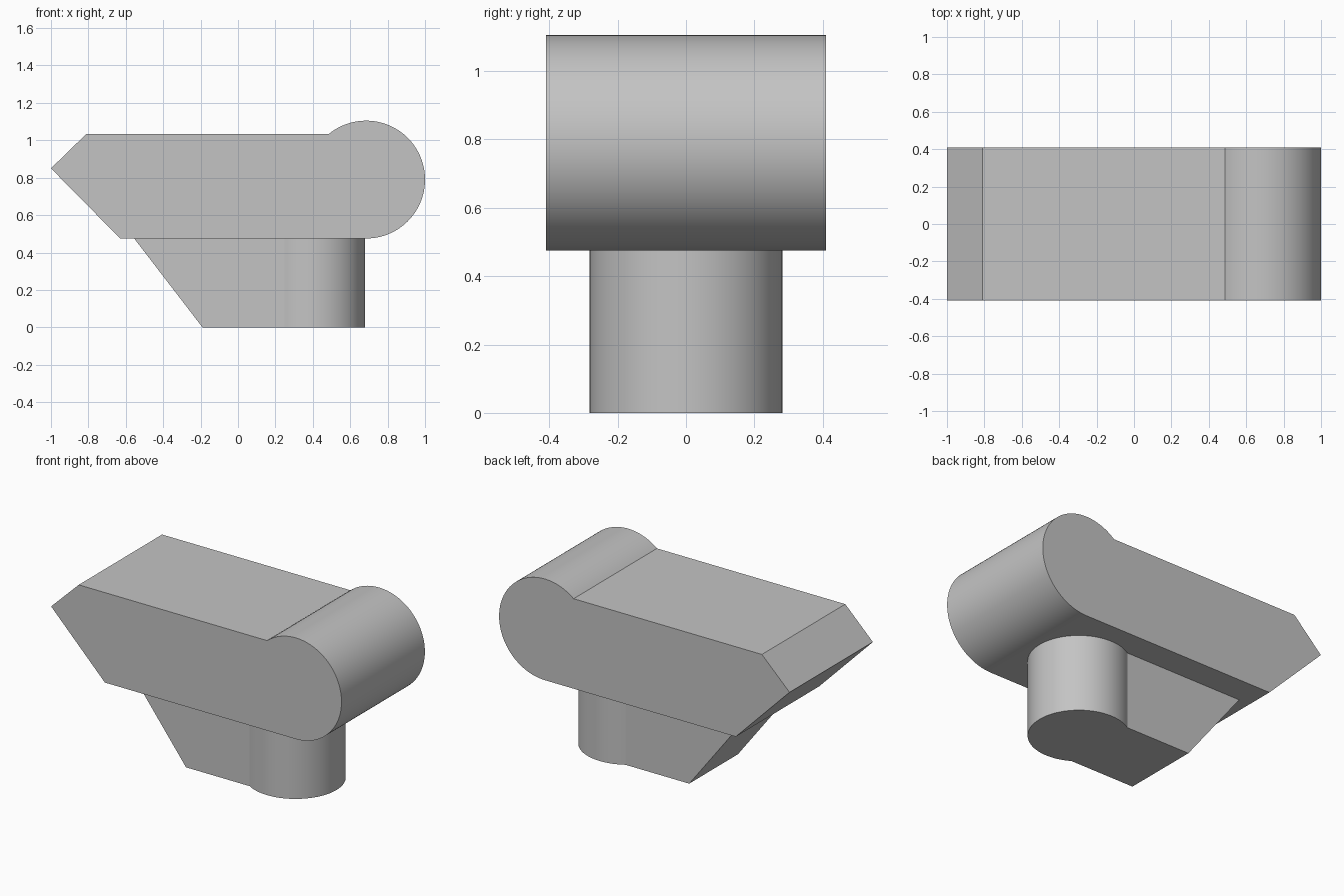
import bpy
import bmesh
import math
from mathutils import Vector

cube = bpy.data.objects.get("Cube")
if cube:
    bpy.data.objects.remove(cube, do_unlink=True)

grey = bpy.data.materials.new("light grey")
grey.use_nodes = True
color = (0.55, 0.55, 0.55, 1)
grey.diffuse_color = color
grey.node_tree.nodes["Principled BSDF"].inputs["Base Color"].default_value = color


def arc(cx, cy, radius, start, end, steps):
    """Points along a circular arc, angles in radians."""
    angles = [start + (end - start) * i / steps for i in range(steps + 1)]
    return [(cx + radius * math.cos(a), cy + radius * math.sin(a)) for a in angles]


def extrude_outline(name, points, direction):
    """Solid made by sweeping a closed outline along a direction."""
    bm = bmesh.new()
    face = bm.faces.new([bm.verts.new(p) for p in points])
    moved = bmesh.ops.extrude_face_region(bm, geom=[face], use_keep_orig=True)
    verts = [v for v in moved["geom"] if isinstance(v, bmesh.types.BMVert)]
    bmesh.ops.translate(bm, verts=verts, vec=Vector(direction))
    bmesh.ops.recalc_face_normals(bm, faces=bm.faces)
    mesh = bpy.data.meshes.new(name)
    bm.to_mesh(mesh)
    bm.free()
    mesh.materials.append(grey)
    obj = bpy.data.objects.new(name, mesh)
    bpy.context.collection.objects.link(obj)
    bpy.ops.object.select_all(action="DESELECT")
    obj.select_set(True)
    bpy.context.view_layer.objects.active = obj
    bpy.ops.object.shade_smooth_by_angle(angle=math.radians(25))
    return obj


# Body: flat beam with a pointed nose and a round end
half_depth = 0.41
radius, top = 0.315, 1.035
cx, cz = 1 - radius, 0.475 + radius
meet = math.pi - math.asin((top - cz) / radius)
profile = [(-0.63, 0.475), (-1, 0.85), (-0.81, top)]
profile += arc(cx, cz, radius, meet, -math.pi / 2, 64)
extrude_outline("body", [(x, -half_depth, z) for x, z in profile],
                (0, 2 * half_depth, 0))

# Foot: round post merged with a straight rib
post_x, post_r, rib_half, height = 0.397, 0.282, 0.24, 0.475
join = math.pi - math.asin(rib_half / post_r)
plan = [(-0.19, rib_half), (-0.19, -rib_half)]
plan += arc(post_x, 0, post_r, -join, join, 64)
foot = extrude_outline("foot", [(x, y, 0) for x, y in plan], (0, 0, height))

# Slope the rib's end face outward toward the body
for v in foot.data.vertices:
    if v.co.x < -0.1 and v.co.z > 0.1:
        v.co.x = -0.555
foot.data.update()
